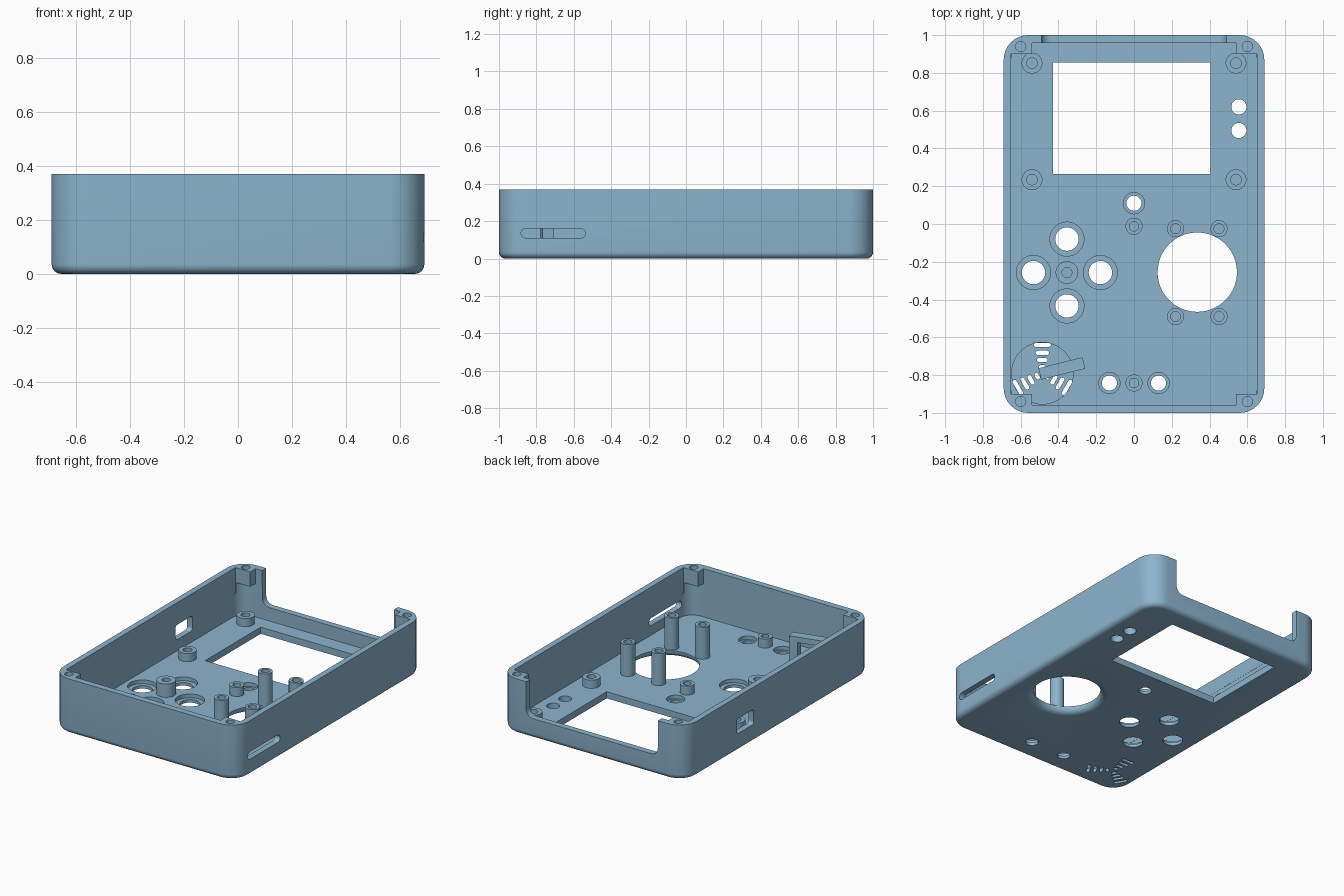
import bpy, bmesh, math
from mathutils import Matrix, Vector

if "Cube" in bpy.data.objects:
    bpy.data.objects.remove(bpy.data.objects["Cube"])

W, D, H = 0.69, 1.0, 0.37       # half width, half depth, height
FLOOR = 0.045

blue = bpy.data.materials.new("slate blue")
blue.diffuse_color = (0.262, 0.456, 0.610, 1)
blue.use_nodes = True
blue.node_tree.nodes["Principled BSDF"].inputs["Base Color"].default_value = blue.diffuse_color


def make(name, bm):
    bmesh.ops.recalc_face_normals(bm, faces=bm.faces)
    me = bpy.data.meshes.new(name)
    bm.to_mesh(me)
    bm.free()
    me.materials.append(blue)
    ob = bpy.data.objects.new(name, me)
    bpy.context.collection.objects.link(ob)
    return ob


def rounded(hw, hd, r, n=8):
    """Outline of a rounded rectangle centred on the origin."""
    pts = []
    for k, (sx, sy) in enumerate([(1, 1), (-1, 1), (-1, -1), (1, -1)]):
        for i in range(n + 1):
            a = math.pi / 2 * (k + i / n)
            pts.append((sx * (hw - r) + r * math.cos(a), sy * (hd - r) + r * math.sin(a)))
    return pts


def stack(name, layers):
    """Loft matching outlines, given as (outline, z), and cap both ends."""
    bm = bmesh.new()
    rings = [[bm.verts.new((x, y, z)) for x, y in o] for o, z in layers]
    n = len(rings[0])
    for a, b in zip(rings, rings[1:]):
        for i in range(n):
            j = (i + 1) % n
            bm.faces.new((a[i], a[j], b[j], b[i]))
    bm.faces.new(rings[0])
    bm.faces.new(rings[-1])
    return make(name, bm)


def circle(r, n=48):
    return [(r * math.cos(2 * math.pi * i / n), r * math.sin(2 * math.pi * i / n)) for i in range(n)]


def box(name, x0, x1, y0, y1, z0, z1):
    return stack(name, [([(x0, y0), (x1, y0), (x1, y1), (x0, y1)], z) for z in (z0, z1)])


def cut(target, cutter):
    mod = target.modifiers.new("cut", "BOOLEAN")
    mod.operation = "DIFFERENCE"
    mod.solver = "EXACT"
    mod.object = cutter
    bpy.context.view_layer.objects.active = target
    bpy.context.view_layer.update()
    bpy.ops.object.modifier_apply(modifier=mod.name)
    bpy.data.objects.remove(cutter)


def drill(x, y, r, z0, z1):
    c = stack("drill", [(circle(r), z0), (circle(r), z1)])
    c.data.transform(Matrix.Translation((x, y, 0)))
    cut(case, c)


# outer body with rounded corners and a rounded lower edge
F, R = 0.035, 0.13
layers = []
for i in range(7):
    t = math.pi / 2 * i / 6
    ins = F * (1 - math.sin(t))
    layers.append((rounded(W - ins, D - ins, R - ins), F * (1 - math.cos(t))))
layers.append((rounded(W, D, R), H))
case = stack("case_shell", layers)

# cavity, leaving corner screw blocks near the rim
cut(case, stack("cavity", [(rounded(0.651, 0.958, 0.09), z) for z in (FLOOR, 0.27)]))
cut(case, box("cavity_long", -0.54, 0.54, -0.957, 0.957, 0.2, 0.6))
cut(case, box("cavity_wide", -0.65, 0.65, -0.9, 0.9, 0.2, 0.6))
for sx in (-1, 1):
    for sy in (-1, 1):
        drill(sx * 0.6, sy * 0.94, 0.027, 0.29, 0.5)

# screen window
cut(case, box("window", -0.43, 0.405, 0.265, 0.855, -0.1, 0.1))

# round stick opening, flared on the outside
flare = [(circle(0.255, 64), -0.05)]
for i in range(7):
    a = math.pi / 2 * (1 - i / 6)
    flare.append((circle(0.21 + 0.045 * (1 - math.cos(a)), 64), 0.04 * (1 - math.sin(a))))
flare.append((circle(0.21, 64), 0.1))
c = stack("stick_opening", flare)
c.data.transform(Matrix.Translation((0.335, -0.255, 0)))
cut(case, c)

# button holes: (x, y, hole radius, inner recess radius)
buttons = [(-0.355 + dx, -0.257 + dy, 0.062, 0.09)
           for dx, dy in ((-0.177, 0), (0.177, 0), (0, 0.177), (0, -0.177))]
buttons += [(0, 0.11, 0.04, 0.056), (-0.13, -0.842, 0.04, 0.056), (0.13, -0.842, 0.04, 0.056),
            (0.555, 0.62, 0.04, 0), (0.555, 0.495, 0.04, 0)]
for x, y, r, recess in buttons:
    if recess:
        drill(x, y, recess, 0.02, 0.1)
    drill(x, y, r, -0.1, 0.1)

# speaker recess and three arms of sound slots
SX, SY = -0.485, -0.79
drill(SX, SY, 0.163, 0.025, 0.1)
for deg in (0, 120, 240):
    for dist, half in ((0.15, 0.045), (0.108, 0.036), (0.07, 0.028), (0.032, 0.018)):
        c = stack("slot", [(rounded(half, 0.011, 0.0108, 4), z) for z in (-0.1, 0.1)])
        c.data.transform(Matrix.Translation((SX, SY, 0)) @ Matrix.Rotation(math.radians(deg), 4, "Z")
                         @ Matrix.Translation((0, dist, 0)))
        cut(case, c)


def side_cut(sx, y, z, hw, hh, r):
    """Rounded opening through a side wall."""
    c = stack("side_cut", [(rounded(hw, hh, r), t) for t in (-0.08, 0.08)])
    c.data.transform(Matrix(((0, 0, 1, sx * 0.67), (1, 0, 0, y), (0, 1, 0, z), (0, 0, 0, 1))))
    cut(case, c)


side_cut(1, -0.71, 0.135, 0.172, 0.025, 0.0245)    # long slot, right wall
side_cut(-1, 0.355, 0.17, 0.09, 0.05, 0.02)        # port, left wall

# wide notch in the back wall
c = stack("back_notch", [(rounded(0.49, 0.25, 0.05), t) for t in (-0.07, 0.07)])
c.data.transform(Matrix(((1, 0, 0, 0), (0, 0, -1, 0.99), (0, 1, 0, 0.385), (0, 0, 0, 1))))
cut(case, c)


# hollow screw posts
def post(name, x, y, r, hole, top):
    prof = [(r, FLOOR), (r, top), (hole, top), (hole, FLOOR + 0.002)]
    ob = stack(name, [(circle(pr, 32), z) for pr, z in prof])
    ob.location = (x, y, 0)


for x in (-0.54, 0.54):
    for y in (0.235, 0.852):
        post("screen_post", x, y, 0.055, 0.028, 0.1)
for x in (0.22, 0.45):
    for y in (-0.025, -0.49):
        post("stick_post", x, y, 0.045, 0.026, 0.26)
post("pad_post", -0.355, -0.257, 0.06, 0.026, 0.135)
post("centre_post", 0, -0.012, 0.045, 0.025, 0.105)
post("lower_post", 0, -0.842, 0.045, 0.025, 0.105)

# speaker clip: upright with an arm over the speaker
for name, dims in (("clip_upright", (0.065, 0.12, -0.031, 0.031, FLOOR, 0.232)),
                   ("clip_arm", (-0.12, 0.065, -0.031, 0.031, 0.195, 0.232))):
    ob = box(name, *dims)
    ob.location = (-0.382, -0.765, 0)
    ob.rotation_euler.z = math.radians(14)

# smooth curved surfaces, keep crisp edges
for ob in bpy.context.collection.objects:
    ob.select_set(True)
bpy.context.view_layer.objects.active = case
bpy.ops.object.shade_smooth_by_angle(angle=math.radians(30))
